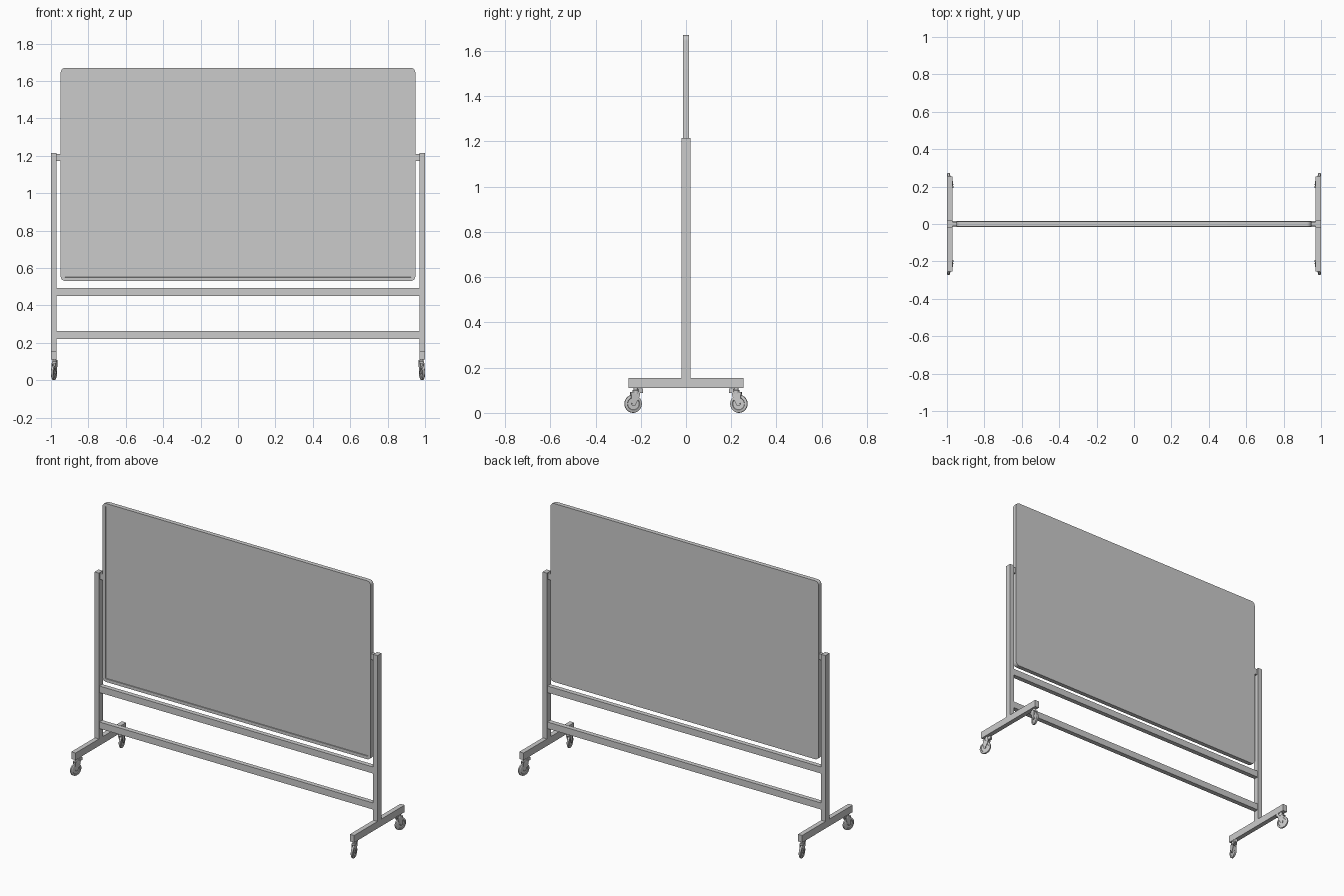
import bpy, bmesh, math
from mathutils import Matrix, Vector

if "Cube" in bpy.data.objects:
    bpy.data.objects.remove(bpy.data.objects["Cube"])


def finish(name, bm, axes=(False, False), smooth=False, bevel=0):
    bmesh.ops.recalc_face_normals(bm, faces=bm.faces)
    me = bpy.data.meshes.new(name)
    bm.to_mesh(me)
    bm.free()
    ob = bpy.data.objects.new(name, me)
    bpy.context.collection.objects.link(ob)
    if bevel:
        b = ob.modifiers.new("bevel", 'BEVEL')
        b.width, b.segments = bevel, 2
    if any(axes):
        m = ob.modifiers.new("mirror", 'MIRROR')
        m.use_axis = (axes[0], axes[1], False)
    if smooth:
        bpy.ops.object.select_all(action='DESELECT')
        bpy.context.view_layer.objects.active = ob
        ob.select_set(True)
        bpy.ops.object.shade_smooth_by_angle(angle=math.radians(35))
    return ob


def box(name, lo, hi, axes=(False, False), mat=None, bevel=0):
    lo, hi = Vector(lo), Vector(hi)
    bm = bmesh.new()
    bmesh.ops.create_cube(bm, size=1)
    for v in bm.verts:
        v.co = Vector([c * s for c, s in zip(v.co, hi - lo)]) + (lo + hi) / 2
    if mat:
        bm.transform(mat)
    return finish(name, bm, axes, bevel=bevel)


def lathe(name, profile, mat, segs=28):
    # closed (radius, offset) profile spun around the local z axis
    bm = bmesh.new()
    vs = [bm.verts.new((r, 0, h)) for r, h in profile]
    es = [bm.edges.new((a, b)) for a, b in zip(vs, vs[1:])]
    bmesh.ops.spin(bm, geom=vs + es, cent=(0, 0, 0), axis=(0, 0, 1),
                   angle=2 * math.pi, steps=segs)
    bmesh.ops.remove_doubles(bm, verts=bm.verts, dist=1e-5)
    bm.transform(mat)
    return finish(name, bm, (True, True), smooth=True)


# board: rounded slab with a raised rim on the front
W, Z0, Z1, R, T = 0.948, 0.53, 1.67, 0.025, 0.014
bm = bmesh.new()
pts = []
for cx, cz, a0 in ((W - R, Z1 - R, 0), (R - W, Z1 - R, 90),
                   (R - W, Z0 + R, 180), (W - R, Z0 + R, 270)):
    for i in range(7):
        a = math.radians(a0 + i * 15)
        pts.append((cx + R * math.cos(a), T, cz + R * math.sin(a)))
back = bm.faces.new([bm.verts.new(p) for p in pts])
ext = bmesh.ops.extrude_face_region(bm, geom=[back], use_keep_orig=True)
bmesh.ops.translate(bm, vec=(0, -2 * T, 0),
                    verts=[g for g in ext['geom'] if isinstance(g, bmesh.types.BMVert)])
bmesh.ops.recalc_face_normals(bm, faces=bm.faces)
front = [f for f in bm.faces if f.normal.y < -0.9]
bmesh.ops.inset_region(bm, faces=front, thickness=0.02)
bmesh.ops.inset_region(bm, faces=front, thickness=0.0005, depth=-0.006)
finish("writing_board", bm, smooth=True)

# stand
X = (True, False)
box("side_post", (0.97, -0.02, 0.155), (1.0, 0.02, 1.215), X)
box("foot_bar", (0.97, -0.255, 0.11), (1.0, 0.255, 0.155), X)
for name, z in (("upper_rail", 0.45), ("lower_rail", 0.22)):
    box(name, (-0.97, -0.015, z), (0.97, 0.015, z + 0.042))
box("board_pivot", (0.945, -0.01, 1.172), (0.972, 0.01, 1.21), X)

# casters: modelled once, turned slightly, mirrored to four corners
XY = (True, True)
M = Matrix.Translation((0.984, 0.234, 0)) @ Matrix.Rotation(math.radians(-15), 4, 'Z')
AXLE = M @ Matrix.Translation((0, 0, 0.04)) @ Matrix.Rotation(math.pi / 2, 4, 'Y')
lathe("caster_wheel", [(0, -0.005), (0.026, -0.005), (0.028, -0.008), (0.034, -0.008),
                       (0.039, -0.005), (0.04, 0), (0.039, 0.005), (0.034, 0.008),
                       (0.028, 0.008), (0.026, 0.005), (0, 0.005)], AXLE)
lathe("caster_axle", [(0, -0.012), (0.007, -0.012), (0.007, 0.012), (0, 0.012)], AXLE, 16)
STEM = M @ Matrix.Translation((0, -0.012, 0))
lathe("caster_stem", [(0, 0.084), (0.014, 0.084), (0.014, 0.1), (0.01, 0.102),
                      (0.01, 0.112), (0, 0.112)], STEM, 20)

# fork cheeks and bridge
cheek = [(-0.03, 0.092), (-0.027, 0.074), (-0.008, 0.034), (0.0, 0.03),
         (0.008, 0.034), (0.01, 0.05), (0.012, 0.092)]
bm = bmesh.new()
for x in (-0.0115, 0.009):
    f = bm.faces.new([bm.verts.new((x, y, z)) for y, z in cheek])
    e = bmesh.ops.extrude_face_region(bm, geom=[f], use_keep_orig=True)
    bmesh.ops.translate(bm, vec=(0.0025, 0, 0),
                        verts=[g for g in e['geom'] if isinstance(g, bmesh.types.BMVert)])
bm.transform(M)
finish("caster_fork", bm, XY)
box("caster_bridge", (-0.0115, -0.03, 0.083), (0.0115, 0.012, 0.093), XY, M, 0.002)
box("caster_brake_tab", (-0.009, -0.044, 0.088), (0.009, -0.022, 0.108), XY, M, 0.002)
